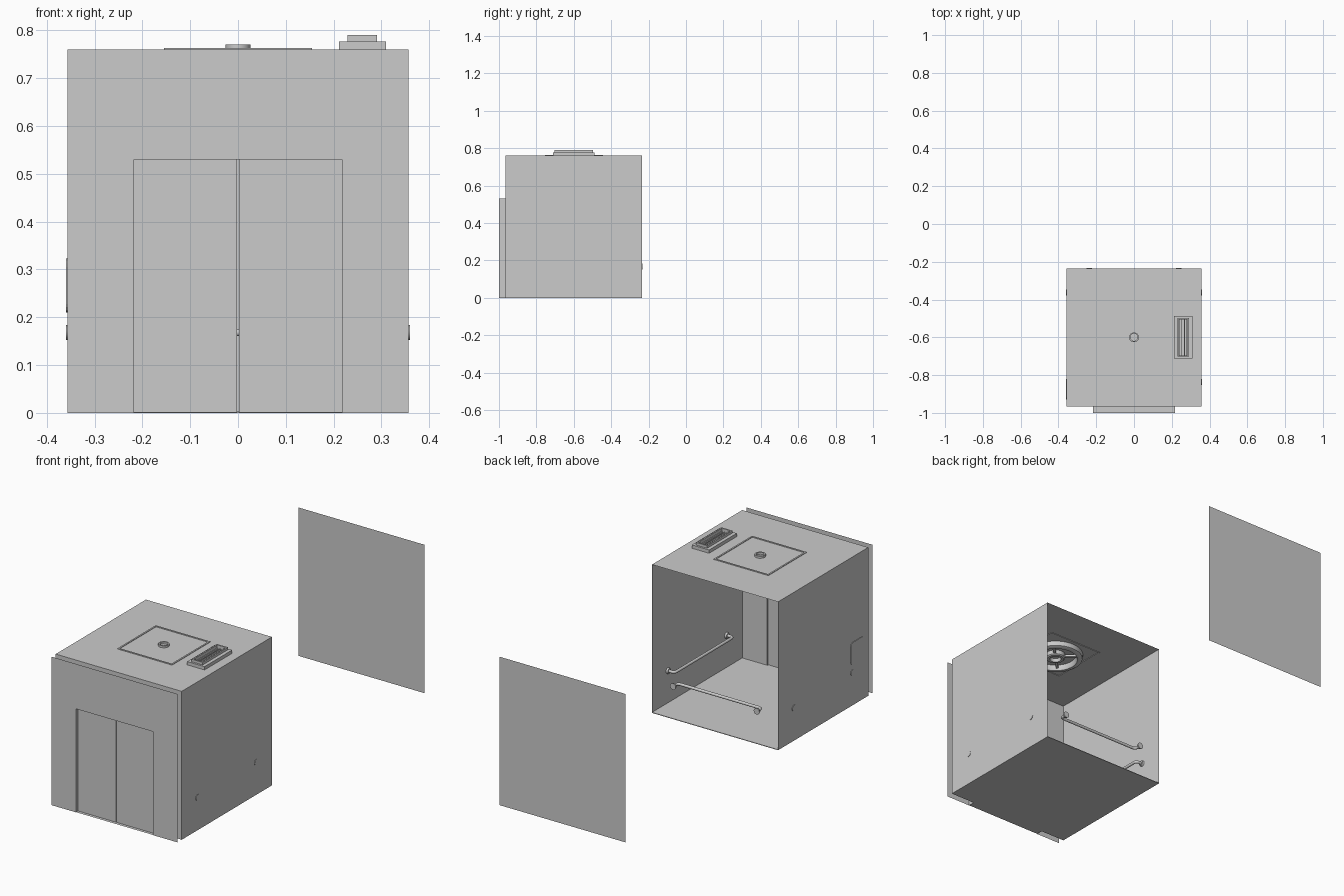
import bpy, bmesh, math
from mathutils import Vector

if "Cube" in bpy.data.objects:
    bpy.data.objects.remove(bpy.data.objects["Cube"])

W, H = 0.357, 0.76            # cabin half width and height
YF, YB, YC = -0.965, -0.235, -0.60
DW, DH = 0.218, 0.53          # doorway half width and height


def finish(name, bm, smooth=False):
    bmesh.ops.remove_doubles(bm, verts=bm.verts, dist=1e-5)
    me = bpy.data.meshes.new(name)
    bm.to_mesh(me)
    bm.free()
    ob = bpy.data.objects.new(name, me)
    bpy.context.collection.objects.link(ob)
    if smooth:
        bpy.ops.object.select_all(action='DESELECT')
        ob.select_set(True)
        bpy.context.view_layer.objects.active = ob
        bpy.ops.object.shade_smooth_by_angle(angle=math.radians(35))
    return ob


def sheet(name, pts):
    bm = bmesh.new()
    bm.faces.new([bm.verts.new(p) for p in pts])
    return finish(name, bm)


def box(name, lo, hi, bevel=0.0):
    bm = bmesh.new()
    bmesh.ops.create_cube(bm, size=1)
    for v in bm.verts:
        v.co = [(a + b) / 2 + c * (b - a) for a, b, c in zip(lo, hi, v.co)]
    if bevel:   # round the corners of a plate lying against an x wall
        edges = [e for e in bm.edges if abs(e.verts[0].co.x - e.verts[1].co.x) > 1e-6]
        bmesh.ops.bevel(bm, geom=edges, offset=bevel, segments=4, affect='EDGES', profile=0.5)
    return finish(name, bm)


def loft(name, loops, closed=True, caps=(False, False), smooth=False):
    bm = bmesh.new()
    rows = [[bm.verts.new(p) for p in lp] for lp in loops]
    n = len(rows[0])
    for a, b in zip(rows, rows[1:]):
        for i in range(n if closed else n - 1):
            j = (i + 1) % n
            bm.faces.new((a[i], a[j], b[j], b[i]))
    if caps[0]:
        bm.faces.new(rows[0][::-1])
    if caps[1]:
        bm.faces.new(rows[-1])
    return finish(name, bm, smooth)


def rect(cx, cy, hx, hy, z):
    return [(cx + sx * hx, cy + sy * hy, z) for sx, sy in ((-1, -1), (1, -1), (1, 1), (-1, 1))]


def ring(cx, cy, r, z, n=40):
    return [(cx + r * math.cos(2 * math.pi * i / n), cy + r * math.sin(2 * math.pi * i / n), z)
            for i in range(n)]


# landing panels: front one with the doorway, rear one detached
def doorway_sheet(name, y):
    xz = [(-W, 0), (-DW, 0), (-DW, DH), (DW, DH), (DW, 0), (W, 0), (W, H), (-W, H)]
    return sheet(name, [(x, y, z) for x, z in xz])


doorway_sheet("landing_front_wall", -1.0)
doorway_sheet("cabin_front_wall", YF)
sheet("detached_rear_wall", [(W, 1, 0), (-W, 1, 0), (-W, 1, H), (W, 1, H)])

# doorway reveal and sliding doors
jamb = [(-DW, 0), (-DW, DH), (DW, DH), (DW, 0)]
loft("door_jamb", [[(x, y, z) for x, z in jamb] for y in (-1.0, YF)], closed=False)
for side, x0, x1 in (("left", -DW, -0.002), ("right", 0.002, DW)):
    box(side + "_door", (x0, -0.984, 0.001), (x1, -0.976, DH))

# cabin shell, open at the back
box("floor", (-W, YF, 0), (W, YB, 0.003))
sheet("door_sill", [(-DW, -1, 0.001), (DW, -1, 0.001), (DW, YF, 0.001), (-DW, YF, 0.001)])
sheet("ceiling", rect(0, YC, W, (YB - YF) / 2, H))
for side, s in (("left", -1), ("right", 1)):
    sheet(side + "_wall", [(s * W, YF, 0), (s * W, YB, 0), (s * W, YB, H), (s * W, YF, H)])


# handrails with bent ends and round wall flanges
def handrail(name, centre, along, inward):
    c, a, d = Vector(centre), Vector(along), Vector(inward)
    h, off, r = 0.237, 0.038, 0.016
    path = []
    for s in (-1, 1):
        arc = [c + a * s * h]
        for k in range(6):
            t = k / 5 * math.pi / 2
            arc.append(c + a * s * (h - r + r * math.cos(t)) + d * (off - r + r * math.sin(t)))
        path += arc if s < 0 else arc[::-1]
    cu = bpy.data.curves.new(name, 'CURVE')
    cu.dimensions = '3D'
    cu.bevel_depth = 0.0075
    cu.bevel_resolution = 3
    sp = cu.splines.new('POLY')
    sp.points.add(len(path) - 1)
    for p, co in zip(sp.points, path):
        p.co = (*co, 1)
    bpy.context.collection.objects.link(bpy.data.objects.new(name, cu))
    for s in (-1, 1):
        bm = bmesh.new()
        bmesh.ops.create_cone(bm, cap_ends=True, segments=24, radius1=0.016, radius2=0.013, depth=0.012)
        q = d.to_track_quat('Z', 'Y')
        for v in bm.verts:
            v.co = q @ v.co + c + a * s * h + d * 0.003
        finish(name + "_flange", bm, True)


handrail("left_handrail", (-W, YC, 0.168), (0, 1, 0), (1, 0, 0))
handrail("right_handrail", (W, YC, 0.168), (0, 1, 0), (-1, 0, 0))
handrail("back_handrail", (0, YB, 0.168), (1, 0, 0), (0, -1, 0))

# control panel, showing through the left wall
box("control_panel", (-W - 0.003, -0.93, 0.21), (-W + 0.008, -0.82, 0.323), 0.018)
box("control_panel_face", (-W, -0.92, 0.22), (-W + 0.012, -0.83, 0.313), 0.012)
for row in range(3):
    for col in range(2):
        y, z = -0.895 + 0.04 * col, 0.24 + 0.026 * row
        box("button", (-W + 0.011, y - 0.009, z - 0.009), (-W + 0.016, y + 0.009, z + 0.009), 0.005)

# short diagonal strokes on the side walls: centre y, centre z, slope
for y, z, k in ((-0.33, 0.548, -1), (-0.66, 0.42, -1), (-0.90, 0.265, -1),
                (-0.585, 0.54, 1), (-0.655, 0.49, 1), (-0.565, 0.31, 1), (-0.665, 0.25, 1)):
    for s in (-1, 1):
        x, h, t = s * (W - 0.001), 0.028, 0.003
        sheet("wall_stroke", [(x, y - h - t, z - k * h + k * t), (x, y - h + t, z - k * h - k * t),
                              (x, y + h + t, z + k * h - k * t), (x, y + h - t, z + k * h + k * t)])

# ceiling lamp: square mounting frame, stepped ring, hub and spokes
loft("lamp_frame", [rect(0, YC, h, h, z) for h, z in
                    ((0.155, 0.757), (0.155, 0.763), (0.147, 0.763), (0.147, 0.757), (0.155, 0.757))])
loft("lamp_ring", [ring(0, YC, r, z) for r, z in
                   ((0.135, 0.758), (0.132, 0.735), (0.122, 0.730), (0.108, 0.730), (0.102, 0.745), (0.102, 0.758))],
     smooth=True)
loft("lamp_hub", [ring(0, YC, r, z) for r, z in
                  ((0.048, 0.758), (0.046, 0.738), (0.040, 0.733), (0.028, 0.733), (0.024, 0.750))],
     caps=(False, True), smooth=True)
for i in range(4):
    spoke = box("lamp_spoke", (0.044, -0.006, 0.741), (0.106, 0.006, 0.752))
    spoke.rotation_euler.z = math.pi / 4 + i * math.pi / 2
    spoke.location.y = YC

# roof collar above the lamp
loft("roof_collar", [ring(0, YC, r, z) for r, z in
                     ((0.026, 0.758), (0.026, 0.770), (0.019, 0.770), (0.019, 0.758))], smooth=True)

# stepped roof vent with slats
VX = 0.26
loft("roof_vent", [rect(VX, YC, hx, hy, z) for hx, hy, z in
                   ((0.049, 0.112, H), (0.049, 0.112, 0.777), (0.031, 0.102, 0.777),
                    (0.031, 0.102, 0.790), (0.024, 0.095, 0.790), (0.024, 0.095, H))])
for i in range(4):
    x = VX - 0.021 + i * 0.014
    box("vent_slat", (x - 0.002, YC - 0.1, 0.762), (x + 0.002, YC + 0.1, 0.775))
